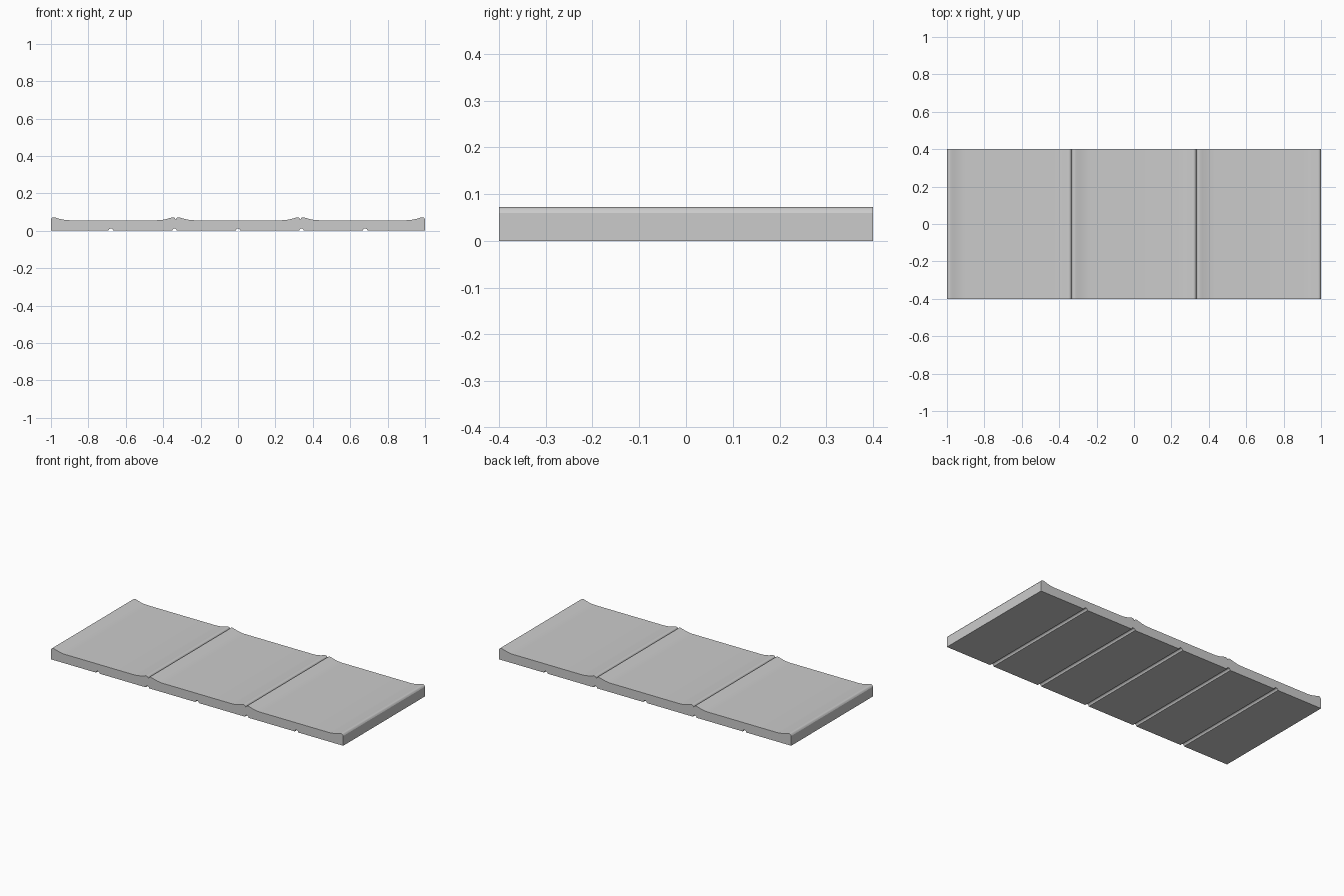
import bpy, bmesh, math

if "Cube" in bpy.data.objects:
    bpy.data.objects.remove(bpy.data.objects["Cube"])

HALF_DEPTH = 0.4
PANEL = 2 / 3
# rolled lip of one panel: (distance from the panel edge, height)
LIP = [(0.0, 0.060), (0.004, 0.067), (0.008, 0.0705), (0.013, 0.072), (0.020, 0.0712),
       (0.032, 0.0675), (0.048, 0.063), (0.065, 0.0592), (0.082, 0.0568), (0.10, 0.056)]
GROOVES = [-0.68, -0.34, 0.0, 0.34, 0.68]
GROOVE_R = 0.012


def top_profile():
    # three dished panels, left to right
    pts = []
    for i in range(3):
        left, right = -1 + i * PANEL, -1 + (i + 1) * PANEL
        lip = LIP if i == 0 else LIP[1:]
        if i:
            pts.pop()
            pts.append((left, LIP[0][1]))
        pts += [(left + d, z) for d, z in lip]
        pts += [(right - d, z) for d, z in reversed(LIP)]
    return pts


def bottom_profile():
    # flat underside with half-round grooves, right to left
    pts = [(1, 0)]
    for g in reversed(GROOVES):
        for k in range(9):
            a = math.pi * k / 8
            pts.append((g + GROOVE_R * math.cos(a), GROOVE_R * math.sin(a)))
    return pts + [(-1, 0)]


def extrude_profile(name, pts):
    bm = bmesh.new()
    face = bm.faces.new([bm.verts.new((x, -HALF_DEPTH, z)) for x, z in pts])
    ext = bmesh.ops.extrude_face_region(bm, geom=[face])
    verts = [v for v in ext["geom"] if isinstance(v, bmesh.types.BMVert)]
    bmesh.ops.translate(bm, verts=verts, vec=(0, 2 * HALF_DEPTH, 0))
    # end caps
    caps = [f for f in bm.faces if len(f.verts) > 4]
    bmesh.ops.recalc_face_normals(bm, faces=bm.faces)
    bmesh.ops.triangulate(bm, faces=caps, ngon_method='EAR_CLIP')
    me = bpy.data.meshes.new(name)
    bm.to_mesh(me)
    bm.free()
    ob = bpy.data.objects.new(name, me)
    bpy.context.collection.objects.link(ob)
    return ob


# panelled slab
slab = extrude_profile("panelled_slab", top_profile() + bottom_profile())
bpy.context.view_layer.objects.active = slab
slab.select_set(True)
bpy.ops.object.shade_smooth_by_angle(angle=math.radians(25))
